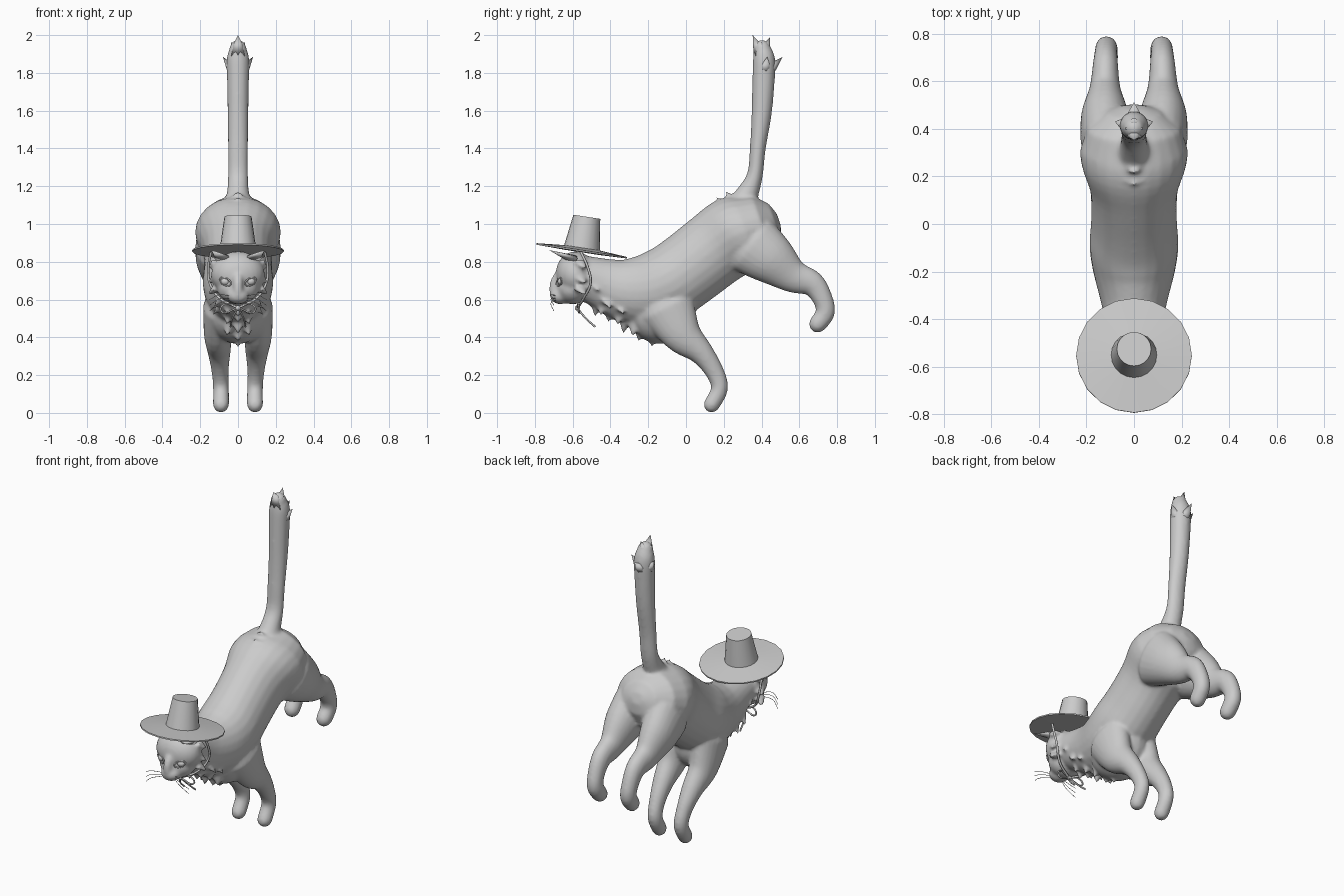
import bpy, bmesh, math
from mathutils import Vector

old = bpy.data.objects.get("Cube")
if old:
    bpy.data.objects.remove(old)

grey = bpy.data.materials.new("plain grey")
grey.use_nodes = True
grey.diffuse_color = (0.6, 0.6, 0.6, 1)
grey.node_tree.nodes["Principled BSDF"].inputs["Base Color"].default_value = (0.6, 0.6, 0.6, 1)


def finish(bm, name):
    bmesh.ops.recalc_face_normals(bm, faces=bm.faces)
    mesh = bpy.data.meshes.new(name)
    for f in bm.faces:
        f.smooth = True
    bm.to_mesh(mesh)
    bm.free()
    ob = bpy.data.objects.new(name, mesh)
    bpy.context.collection.objects.link(ob)
    mesh.materials.append(grey)
    return ob


def catmull(a, b, c, d, t):
    return 0.5 * (2 * b + (c - a) * t + (2 * a - 5 * b + 4 * c - d) * t**2 + (3 * b - a - 3 * c + d) * t**3)


def limb(bm, stations, sides=24, steps=4):
    """Loft through (x, y, z, radius in the side plane, half width) with rounded ends."""
    n = len(stations)
    pts = []
    for i in range(n - 1):
        near = [stations[min(max(k, 0), n - 1)] for k in range(i - 1, i + 3)]
        pts += [[catmull(*v, s / steps) for v in zip(*near)] for s in range(steps)]
    pts.append(list(stations[-1]))
    # domed ends
    for end, inner in ((0, 1), (-1, -2)):
        p, q = pts[end], pts[inner]
        out = (Vector(p[:3]) - Vector(q[:3])).normalized()
        dome = []
        for ang in (30, 60, 80):
            a = math.radians(ang)
            c = Vector(p[:3]) + out * min(p[3], p[4]) * math.sin(a)
            dome.append([*c, p[3] * math.cos(a), p[4] * math.cos(a)])
        pts = dome[::-1] + pts if end == 0 else pts + dome
    rings = []
    for i, (x, y, z, r, w) in enumerate(pts):
        a, b = pts[max(i - 1, 0)], pts[min(i + 1, len(pts) - 1)]
        up = Vector((0, a[2] - b[2], b[1] - a[1])).normalized()
        rings.append([bm.verts.new(Vector((x, y, z)) + up * r * math.sin(t) + Vector((w * math.cos(t), 0, 0)))
                      for t in (math.tau * k / sides for k in range(sides))])
    for a, b in zip(rings, rings[1:]):
        for k in range(sides):
            j = (k + 1) % sides
            bm.faces.new((a[k], a[j], b[j], b[k]))
    bm.faces.new(rings[0])
    bm.faces.new(rings[-1])


def ball(bm, centre, size):
    made = bmesh.ops.create_uvsphere(bm, u_segments=24, v_segments=16, radius=1)["verts"]
    bmesh.ops.scale(bm, vec=size, verts=made)
    bmesh.ops.translate(bm, vec=centre, verts=made)


def spike(bm, base, tip, r, flat=0.5):
    """Pointed tuft, flattened along the second cross direction."""
    base, tip = Vector(base), Vector(tip)
    rot = (tip - base).to_track_quat('Z', 'Y')
    ring = [bm.verts.new(base + rot @ Vector((r * math.cos(t), r * flat * math.sin(t), 0)))
            for t in (math.tau * k / 8 for k in range(8))]
    top = bm.verts.new(tip)
    for k in range(8):
        bm.faces.new((ring[k], ring[(k + 1) % 8], top))
    bm.faces.new(ring)


def cord(name, paths, r):
    curve = bpy.data.curves.new(name, 'CURVE')
    curve.dimensions = '3D'
    curve.bevel_depth = r
    curve.bevel_resolution = 1
    curve.resolution_u = 6
    for path in paths:
        sp = curve.splines.new('BEZIER')
        sp.bezier_points.add(len(path) - 1)
        for bp, co in zip(sp.bezier_points, path):
            bp.co = co
            bp.handle_left_type = bp.handle_right_type = 'AUTO'
    ob = bpy.data.objects.new(name, curve)
    bpy.context.collection.objects.link(ob)
    curve.materials.append(grey)


# Torso, chest and head
bm = bmesh.new()
limb(bm, [(0, -.54, .72, .115, .115), (0, -.43, .68, .14, .12), (0, -.325, .65, .17, .14),
          (0, -.2, .65, .195, .172), (0, -.09, .69, .2, .187), (0, .02, .765, .2, .18), (0, .15, .865, .203, .185),
          (0, .25, .935, .21, .22), (0, .31, .96, .195, .227)])
ball(bm, (0, -.13, .53), (.155, .18, .165))
ball(bm, (0, -.585, .735), (.142, .105, .12))
ball(bm, (0, -.6, .66), (.11, .09, .085))
ball(bm, (0, -.665, .62), (.06, .055, .045))
limb(bm, [(0, -.65, .74, .035, .032), (0, -.685, .69, .035, .028), (0, -.7, .645, .025, .025)])
# Legs and tail
for s in (1, -1):
    limb(bm, [(s * .095, -.1, .56, .15, .09), (s * .105, -.02, .415, .105, .075), (s * .1, .08, .32, .066, .06),
              (s * .095, .15, .22, .05, .045), (s * .09, .178, .13, .045, .042), (s * .09, .136, .044, .043, .043)])
    limb(bm, [(s * .115, .35, .89, .165, .11), (s * .122, .455, .81, .135, .1), (s * .122, .565, .725, .09, .066),
              (s * .12, .67, .683, .067, .053), (s * .118, .725, .6, .053, .047), (s * .115, .737, .53, .051, .046),
              (s * .112, .697, .47, .047, .046)])
limb(bm, [(0, .27, 1.06, .085, .09), (0, .325, 1.16, .06, .06), (0, .365, 1.26, .042, .053), (0, .38, 1.4, .042, .053),
          (0, .4, 1.58, .053, .055), (0, .41, 1.75, .059, .058), (0, .413, 1.87, .059, .06), (0, .403, 1.93, .045, .045)])
# Fur tufts on cheeks, chest and rump grow out of the skin
for s in (1, -1):
    for z in (.8, .72, .66):
        spike(bm, (s * .115, -.56, z), (s * .168, -.53, z - .045), .045)
    for y, z in ((-.46, .67), (-.4, .58), (-.33, .55)):
        spike(bm, (s * .09, y - .02, z + .02), (s * .142, y, z - .04), .04)
    for y, z in ((-.44, .56), (-.35, .51), (-.27, .45)):
        spike(bm, (s * .045, y, z + .02), (s * .065, y - .015, z - .055), .045, .7)
    spike(bm, (s * .03, .2, 1.08), (s * .035, .175, 1.14), .035)
for y, z in ((-.47, .56), (-.4, .53), (-.32, .47), (-.24, .43), (-.17, .4)):
    spike(bm, (0, y, z + .02), (0, y - .015, z - .06), .05, .7)
for y, z in ((.2, 1.09), (.25, 1.12)):
    spike(bm, (0, y, z), (0, y - .045, z + .06), .06)
body = finish(bm, "body")
remesh = body.modifiers.new("fuse", 'REMESH')
remesh.mode = 'VOXEL'
remesh.voxel_size = .01
remesh.use_smooth_shade = True
soften = body.modifiers.new("soften", 'SMOOTH')
soften.factor = .5
soften.iterations = 7

# Ears lying flat under the brim
bm = bmesh.new()
for s in (1, -1):
    spike(bm, (s * .075, -.6, .815), (s * .14, -.725, .862), .055, .4)
finish(bm, "ears")

# Eyes with raised lids, and the nose
bm = bmesh.new()
lids = []
for s in (1, -1):
    ball(bm, (s * .066, -.66, .695), (.025, .02, .02))
    rim = []
    for k in range(9):
        t = math.tau * k / 8
        u, v = .03 * math.cos(t), .02 * math.sin(t)
        rim.append((s * (.067 + u), -.673 + .45 * u + .1 * abs(v), .695 + v + .35 * u))
    lids.append(rim)
finish(bm, "eyes")
cord("eyelids", lids, .004)
bm = bmesh.new()
spike(bm, (0, -.705, .643), (0, -.715, .615), .018, .7)
finish(bm, "nose")

# Ragged tail tip
bm = bmesh.new()
for s in (1, -1):
    spike(bm, (s * .02, .415, 1.8), (s * .08, .43, 1.885), .045, .8)
    spike(bm, (s * .015, .405, 1.9), (s * .035, .4, 1.965), .035, .9)
spike(bm, (0, .425, 1.8), (0, .512, 1.885), .05, .8)
spike(bm, (0, .395, 1.9), (0, .353, 2.0), .05, .8)
spike(bm, (0, .41, 1.9), (0, .445, 1.99), .045, .8)
finish(bm, "tail_tufts")

# Hat: a lathed brim and tapered crown, tipped back
bm = bmesh.new()
profile = [(.09, -.012), (.243, -.008), (.243, 0), (.096, .012), (.072, .178)]
rows = [[bm.verts.new((r * math.cos(t), r * math.sin(t), z)) for t in (math.tau * k / 20 for k in range(20))]
        for r, z in profile]
for a, b in zip(rows, rows[1:]):
    for k in range(20):
        j = (k + 1) % 20
        bm.faces.new((a[k], a[j], b[j], b[k]))
bm.faces.new(rows[0])
bm.faces.new(rows[-1])
hat = finish(bm, "hat")
hat.location = (0, -.552, .862)
hat.rotation_euler = (math.radians(-8.7), 0, 0)
bpy.context.view_layer.objects.active = hat
hat.select_set(True)
bpy.ops.object.shade_smooth_by_angle(angle=math.radians(30))
hat.select_set(False)

# Chin cord with a knot, loops and loose ends
strap, bow, whiskers = [], [], []
for s in (1, -1):
    strap.append([(s * .14, -.56, .86), (s * .157, -.52, .77), (s * .15, -.505, .69), (s * .1, -.54, .61), (0, -.575, .555)])
    bow.append([(0, -.575, .555), (s * .03, -.53, .5), (s * .04, -.48, .455)])
    bow.append([(0, -.575, .555), (s * .07, -.57, .575), (s * .09, -.565, .54), (0, -.575, .555)])
    for k in range(3):
        whiskers.append([(s * .045, -.69, .62 - .012 * k), (s * .1, -.715, .625 - .022 * k), (s * .15, -.7, .6 - .03 * k)])
cord("chin_cord", strap, .007)
cord("cord_bow", bow, .005)
cord("whiskers", whiskers, .0015)
bm = bmesh.new()
ball(bm, (0, -.575, .555), (.014, .014, .014))
finish(bm, "cord_knot")
